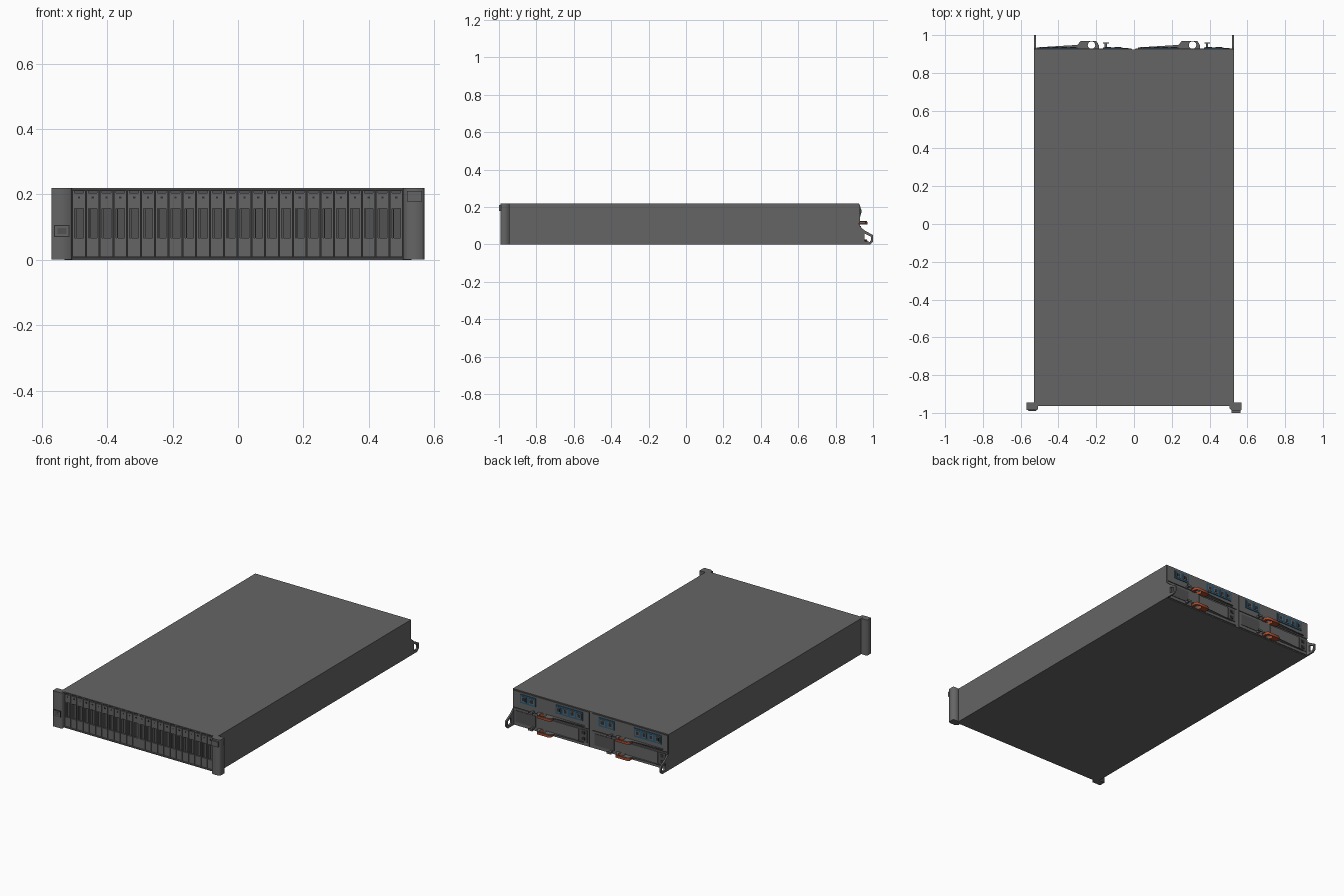
import bpy, bmesh, math
from mathutils import Matrix, Vector

cube = bpy.data.objects.get("Cube")
if cube:
    bpy.data.objects.remove(cube, do_unlink=True)


def material(name, r, g, b):
    m = bpy.data.materials.new(name)
    m.use_nodes = True
    m.diffuse_color = (r, g, b, 1)
    for n in m.node_tree.nodes:
        if n.type == 'BSDF_PRINCIPLED':
            n.inputs["Base Color"].default_value = (r, g, b, 1)
    return m


GREY = material("steel_grey", 0.13, 0.13, 0.13)
SHADE = material("recess_grey", 0.085, 0.085, 0.085)
DARK = material("dark_grey", 0.03, 0.03, 0.03)
BLUE = material("port_blue", 0.025, 0.10, 0.18)
ORANGE = material("latch_orange", 0.40, 0.07, 0.025)


def link(name, mesh):
    ob = bpy.data.objects.new(name, mesh)
    bpy.context.collection.objects.link(ob)
    return ob


def boxes(name, items, shift=0.0):
    """One object from (x range, y range, z range, material) boxes."""
    mesh, bm, mats = bpy.data.meshes.new(name), bmesh.new(), []
    for *spans, mat in items:
        if mat not in mats:
            mats.append(mat)
            mesh.materials.append(mat)
        mid = Vector([(a + b) / 2 for a, b in spans])
        size = Matrix.Diagonal([abs(b - a) for a, b in spans] + [1])
        made = bmesh.ops.create_cube(bm, size=1, matrix=Matrix.Translation(mid) @ size)
        for f in {f for v in made["verts"] for f in v.link_faces}:
            f.material_index = mats.index(mat)
    bm.to_mesh(mesh)
    bm.free()
    ob = link(name, mesh)
    ob.location.x = shift
    return ob


def plate(name, outlines, depth, mat, location, rotation=(0, 0, 0)):
    """Flat plate cut from outlines, where inner outlines are holes."""
    curve = bpy.data.curves.new(name, 'CURVE')
    curve.dimensions, curve.fill_mode, curve.extrude = '2D', 'BOTH', depth / 2
    for pts in outlines:
        s = curve.splines.new('POLY')
        s.points.add(len(pts) - 1)
        for p, (u, v) in zip(s.points, pts):
            p.co = (u, v, 0, 1)
        s.use_cyclic_u = True
    helper = link(name + "_outline", curve)
    deps = bpy.context.evaluated_depsgraph_get()
    mesh = bpy.data.meshes.new_from_object(helper.evaluated_get(deps))
    bpy.data.objects.remove(helper, do_unlink=True)
    mesh.materials.clear()
    mesh.materials.append(mat)
    ob = link(name, mesh)
    ob.location, ob.rotation_euler = location, rotation
    return ob


def ring(x, y, r, n=20):
    return [(x + r * math.cos(2 * math.pi * i / n), y + r * math.sin(2 * math.pi * i / n))
            for i in range(n)]


# Chassis: solid body with a thin sheet lip around the drive bay
W, H = 0.53, 0.22
FRONT, LIP = (-0.963, -0.93), 0.006
boxes("chassis", [
    ((-W, W), (-0.93, 0.925), (0, H), GREY),
    ((-W, W), FRONT, (H - LIP, H), GREY),
    ((-W, W), FRONT, (0, LIP), GREY),
    ((-W, -0.508), FRONT, (LIP, H - LIP), GREY),
    ((0.505, W), FRONT, (LIP, H - LIP), GREY),
    ((-0.508, 0.505), (-0.932, -0.929), (LIP, H - LIP), DARK),
])

# Row of drive carriers: frame, sunken handle panel and status dot
PITCH, DW = 0.0422, 0.039
FY = (-0.96, -0.93)
drives = boxes("drive_carriers", [
    ((0, 0.006), FY, (0.009, 0.212), GREY),
    ((DW - 0.006, DW), FY, (0.009, 0.212), GREY),
    ((0.006, DW - 0.006), FY, (0.157, 0.205), GREY),
    ((0.006, DW - 0.006), FY, (0.009, 0.066), GREY),
    ((0.006, DW - 0.006), (-0.95, -0.93), (0.066, 0.157), SHADE),
    ((0.010, 0.012), (-0.957, -0.94), (0.066, 0.157), GREY),
    ((0.006, DW - 0.006), (-0.955, -0.93), (0.205, 0.212), SHADE),
    ((0.016, 0.023), (-0.962, -0.959), (0.187, 0.194), DARK),
], shift=-0.506)
arr = drives.modifiers.new("row", 'ARRAY')
arr.count, arr.use_relative_offset, arr.use_constant_offset = 24, False, True
arr.constant_offset_displace = (PITCH, 0, 0)

# Front ears with chamfered corners
right_ear = [(-0.57, -0.945), (-0.57, -0.982), (-0.567, -0.985), (-0.513, -0.985),
             (-0.508, -0.978), (-0.508, -0.945)]
left_ear = [(0.57, -0.945), (0.57, -0.982), (0.562, -0.991), (0.52, -0.991),
            (0.505, -0.975), (0.505, -0.945)]
plate("right_ear", [right_ear], H - 0.001, GREY, (0, 0, H / 2))
plate("left_ear", [left_ear], H - 0.001, GREY, (0, 0, H / 2))
boxes("ear_button", [((0.517, 0.563), (-1.0, -0.985), (0.178, 0.21), GREY)])
boxes("ear_display", [
    ((-0.562, -0.515), (-0.988, -0.984), (0.07, 0.107), DARK),
    ((-0.559, -0.518), (-0.990, -0.984), (0.073, 0.104), GREY),
    ((-0.552, -0.525), (-0.991, -0.984), (0.079, 0.098), SHADE),
])

# Rear bracket handles, open in the middle
bracket = [(0.92, 0), (0.985, 0), (1.0, 0.015), (1.0, 0.05), (0.955, 0.075), (0.92, 0.105)]
opening = [(0.955, 0.018), (0.982, 0.014), (0.988, 0.022), (0.988, 0.042), (0.955, 0.058)]
for side, x in (("left", W - 0.005), ("right", 0.005 - W)):
    plate(side + "_rear_bracket", [bracket, opening], 0.01, GREY, (x, 0, 0),
          (math.pi / 2, 0, math.pi / 2))

# Rear: two identical columns, an interface module above a power supply
lever = [(0.04, 0.925), (0.04, 0.936), (0.20, 0.946), (0.235, 0.948), (0.255, 0.968),
         (0.335, 0.968), (0.35, 0.945), (0.35, 0.925)]
grip = [(0.245, 0.925), (0.245, 0.962), (0.256, 0.970), (0.334, 0.970), (0.345, 0.955),
        (0.345, 0.925)]
hole = ring(0.31, 0.947, 0.02)
for side, dx in (("left", 0.0), ("right", -0.535)):
    back = 0.93
    items = [
        ((0.008, 0.522), (0.92, back), (0.114, 0.214), GREY),
        ((0.008, 0.522), (0.92, back), (0.006, 0.108), GREY),
        ((0.006, 0.524), (0.92, 0.926), (0.005, 0.215), DARK),
    ]
    # Blue port surrounds with sockets
    for x0, x1, count in ((0.37, 0.475, 2), (0.05, 0.235, 4)):
        items.append(((x0, x1), (0.92, back + 0.004), (0.15, 0.203), BLUE))
        step = (x1 - x0) / count
        for i in range(count):
            a = x0 + step * (i + 0.18)
            b = x0 + step * (i + 0.82)
            items.append(((a, b), (0.92, back + 0.006), (0.160, 0.193), GREY))
            items.append(((a + 0.006, b - 0.006), (0.92, back + 0.007), (0.167, 0.186), DARK))
    boxes(side + "_interface_module", items, dx)

    # Power supply housing, inlet and latch tabs
    boxes(side + "_power_supply", [
        ((0.075, 0.29), (0.92, back + 0.006), (0.024, 0.100), GREY),
        ((0.02, 0.07), (0.92, back + 0.004), (0.024, 0.100), SHADE),
        ((0.034, 0.054), (0.92, back + 0.006), (0.072, 0.090), DARK),
        ((0.034, 0.054), (0.92, back + 0.006), (0.036, 0.054), DARK),
        ((0.37, 0.505), (0.92, back + 0.003), (0.024, 0.095), SHADE),
    ], dx)
    for level, z in (("upper", 0.117), ("lower", 0.018)):
        boxes(f"{side}_{level}_latch_tab", [
            ((0.380, 0.392), (0.925, 0.962), (z - 0.006, z + 0.006), GREY),
            ((0.372, 0.402), (0.956, 0.962), (z - 0.006, z + 0.006), GREY),
        ], dx)
        plate(f"{side}_{level}_lever", [lever, hole], 0.004, GREY, (dx, 0, z + 0.006))
        plate(f"{side}_{level}_grip", [grip, hole], 0.014, ORANGE, (dx, 0, z - 0.003))
